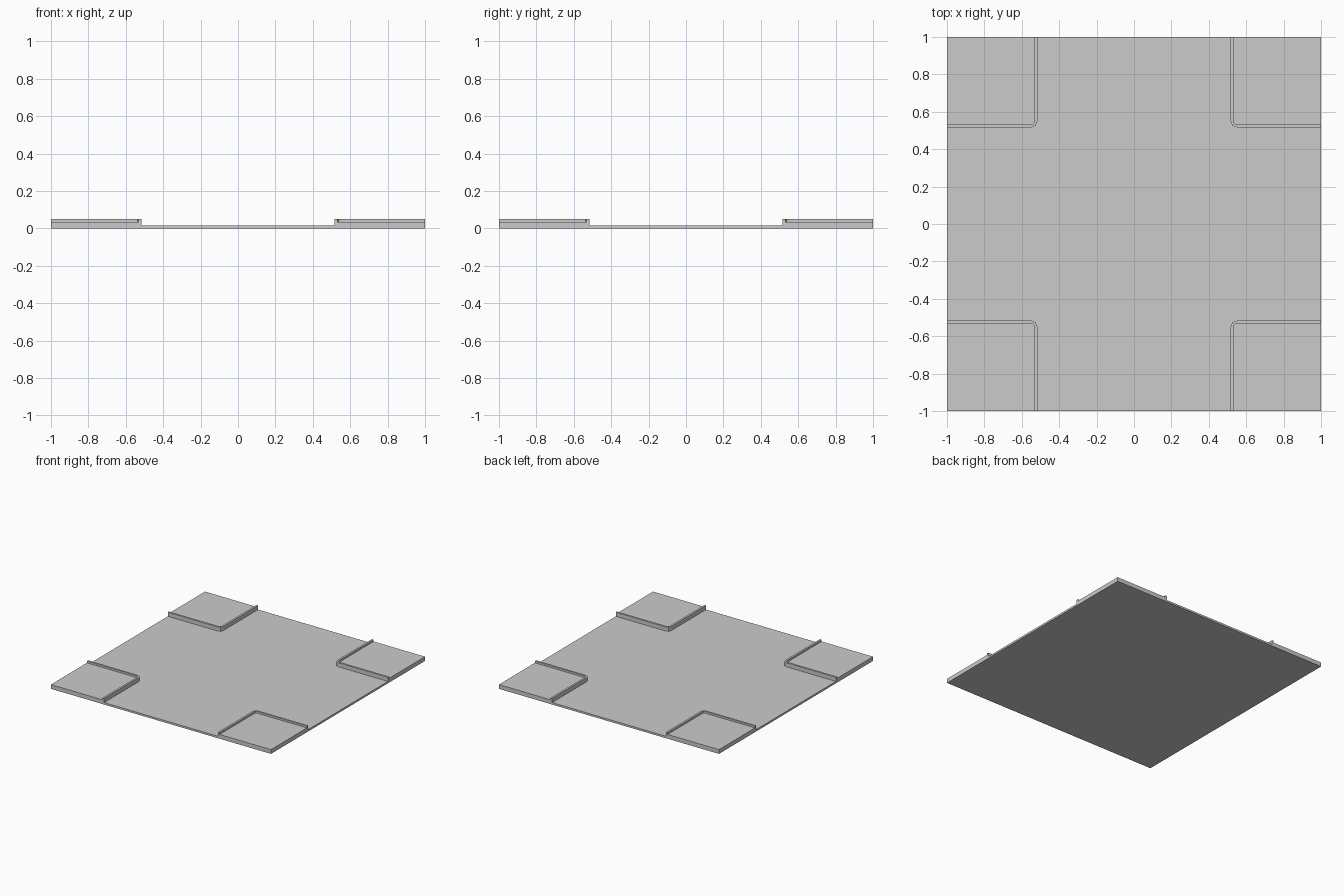
import bpy
import bmesh
from math import sin, cos, pi

cube = bpy.data.objects.get("Cube")
if cube:
    bpy.data.objects.remove(cube, do_unlink=True)

HALF = 1.0
ROAD_TOP, PAD_TOP, CURB_TOP = 0.016, 0.035, 0.05
CURB_OUT, CURB_IN, BEND = 0.517, 0.533, 0.548

grey = bpy.data.materials.new("light_grey")
grey.use_nodes = True
colour = (0.6, 0.6, 0.6, 1.0)
grey.diffuse_color = colour
grey.node_tree.nodes["Principled BSDF"].inputs["Base Color"].default_value = colour


def prism(name, outline, low, high):
    """Extrude a flat outline from low to high."""
    bm = bmesh.new()
    face = bm.faces.new([bm.verts.new((x, y, low)) for x, y in outline])
    top = bmesh.ops.extrude_face_region(bm, geom=[face])["geom"]
    verts = [v for v in top if isinstance(v, bmesh.types.BMVert)]
    bmesh.ops.translate(bm, verts=verts, vec=(0, 0, high - low))
    bmesh.ops.recalc_face_normals(bm, faces=bm.faces)
    mesh = bpy.data.meshes.new(name)
    bm.to_mesh(mesh)
    bm.free()
    mesh.materials.append(grey)
    obj = bpy.data.objects.new(name, mesh)
    bpy.context.collection.objects.link(obj)


def corner_path(edge, segments=2):
    """Line along the corner block with a small bend, from +y side to +x side."""
    radius = BEND - edge
    bend = [(BEND - radius * cos(a), BEND - radius * sin(a))
            for a in (pi / 2 * i / segments for i in range(segments + 1))]
    return [(edge, HALF)] + bend + [(HALF, edge)]


# Road slab
prism("road_slab", [(-HALF, -HALF), (HALF, -HALF), (HALF, HALF), (-HALF, HALF)], 0, ROAD_TOP)

# Pavement pad and raised curb in each corner
outer, inner = corner_path(CURB_OUT), corner_path(CURB_IN)
for side, sx in (("left", 1), ("right", -1)):
    for end, sy in (("front", -1), ("back", 1)):
        pad = inner + [(HALF, HALF)]
        curb = outer + inner[::-1]
        for part, outline, top in (("pavement", pad, PAD_TOP), ("curb", curb, CURB_TOP)):
            prism(f"{end}_{side}_{part}", [(x * sx, y * sy) for x, y in outline], ROAD_TOP, top)
